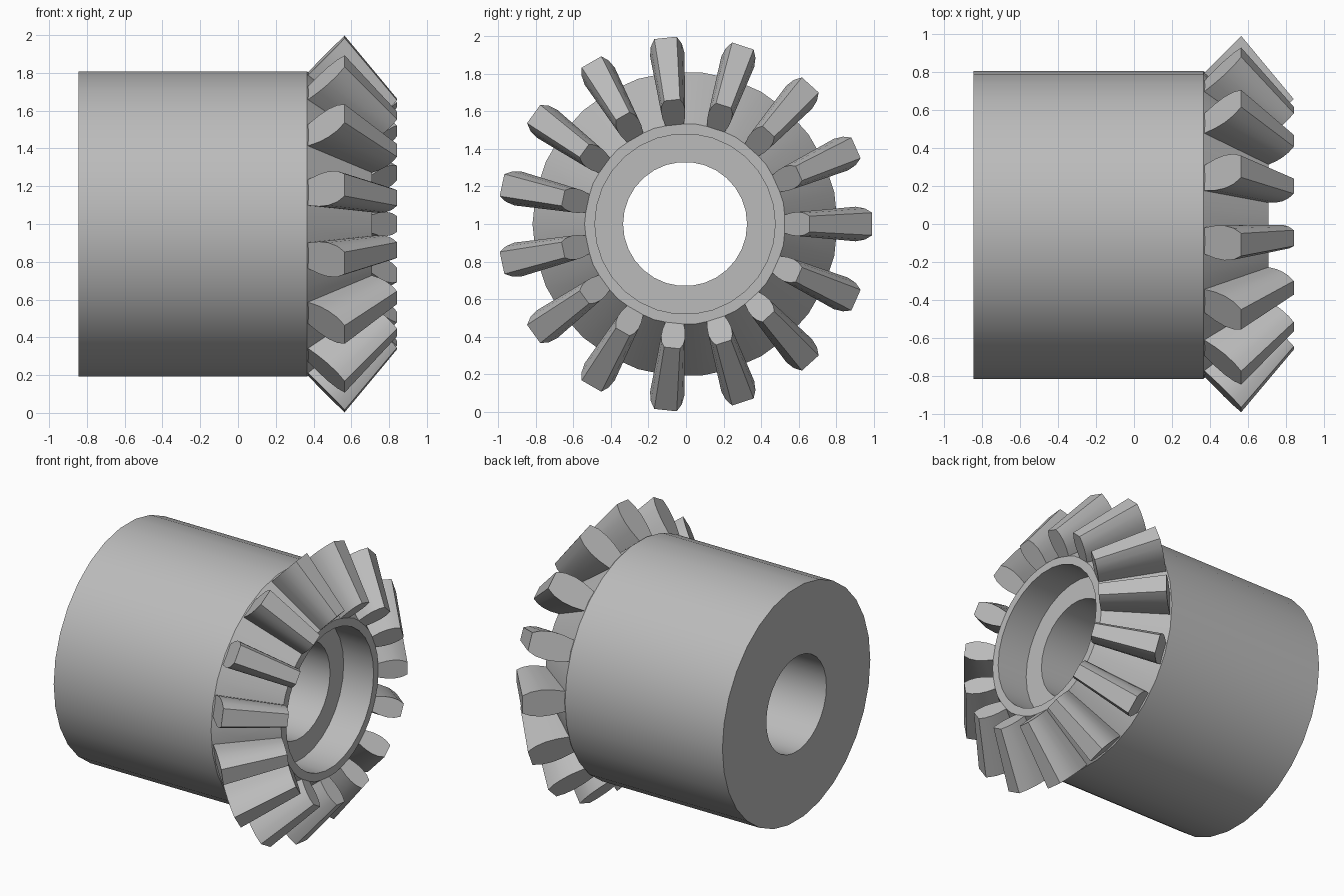
import bpy, bmesh, math
from mathutils import Matrix, Vector

cube = bpy.data.objects.get("Cube")
if cube:
    bpy.data.objects.remove(cube)

TEETH = 15
SEGMENTS = 30
AXIS = Vector((0, -0.005, 1.0))

steel = bpy.data.materials.new("grey steel")
steel.use_nodes = True
GREY = (0.5, 0.5, 0.5, 1)
steel.diffuse_color = GREY
steel.node_tree.nodes["Principled BSDF"].inputs["Base Color"].default_value = GREY


def finish(bm, name, angle):
    bmesh.ops.recalc_face_normals(bm, faces=bm.faces)
    mesh = bpy.data.meshes.new(name)
    bm.to_mesh(mesh)
    bm.free()
    mesh.materials.append(steel)
    obj = bpy.data.objects.new(name, mesh)
    obj.location = AXIS
    bpy.context.collection.objects.link(obj)
    bpy.ops.object.select_all(action='DESELECT')
    obj.select_set(True)
    bpy.context.view_layer.objects.active = obj
    bpy.ops.object.shade_smooth_by_angle(angle=math.radians(angle))


# Hub: closed (x, radius) profile turned about the x axis,
# with root cone, counterbored recess and through bore
profile = [(-0.845, 0.33), (-0.845, 0.812), (0.365, 0.812), (0.71, 0.535),
           (0.71, 0.48), (0.48, 0.48), (0.48, 0.33)]
bm = bmesh.new()
rings = []
for i in range(SEGMENTS):
    a = math.tau * i / SEGMENTS
    rings.append([bm.verts.new((x, r * math.cos(a), r * math.sin(a))) for x, r in profile])
for i, ring in enumerate(rings):
    after = rings[(i + 1) % SEGMENTS]
    for j in range(len(profile)):
        k = (j + 1) % len(profile)
        bm.faces.new((ring[j], ring[k], after[k], after[j]))
finish(bm, "gear_hub", 25)

# Teeth: tapered prisms between a large outer and a small inner section
# section points: (height fraction, half width at the outer end)
section = [(0, 0.07), (0.3, 0.087), (0.55, 0.092), (0.8, 0.083), (1, 0.06)]
outline = section + [(h, -w) for h, w in reversed(section)]


def tooth_end(bm, root, tip, scale, turn):
    verts = []
    for h, w in outline:
        x, r = Vector(root).lerp(Vector(tip), h)
        verts.append(bm.verts.new(turn @ Vector((x, r, w * scale))))
    return verts


bm = bmesh.new()
for i in range(TEETH):
    turn = Matrix.Rotation(math.tau * i / TEETH, 3, 'X')
    outer = tooth_end(bm, (0.37, 0.80), (0.565, 0.996), 1, turn)
    inner = tooth_end(bm, (0.71, 0.53), (0.842, 0.663), 0.7, turn)
    bm.faces.new(outer)
    bm.faces.new(inner)
    for j in range(len(outline)):
        k = (j + 1) % len(outline)
        bm.faces.new((outer[j], outer[k], inner[k], inner[j]))
finish(bm, "bevel_teeth", 25)
